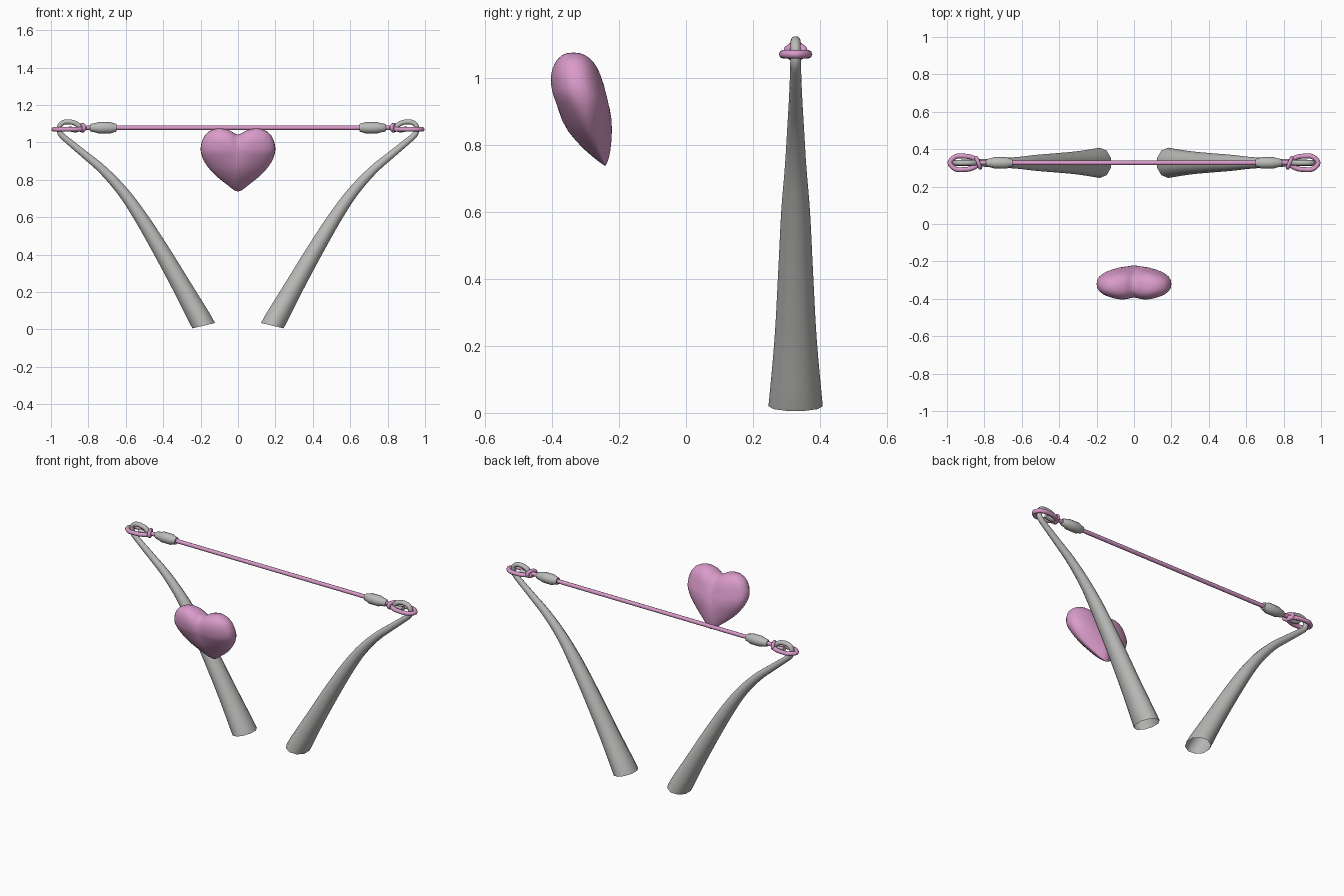
import bpy, bmesh, math
from mathutils import Vector

if "Cube" in bpy.data.objects:
    bpy.data.objects.remove(bpy.data.objects["Cube"])

Y_BOW = 0.327   # depth of the frame and cord
Z_CORD = 1.078  # height of the cord


def material(name, rgb):
    m = bpy.data.materials.new(name)
    m.diffuse_color = (*rgb, 1)
    m.use_nodes = True
    m.node_tree.nodes["Principled BSDF"].inputs["Base Color"].default_value = m.diffuse_color
    return m


GREY = material("warm grey", (0.50, 0.50, 0.49))
PINK = material("orchid pink", (0.70, 0.33, 0.59))


def spline(pts, steps, closed=False):
    """Catmull-Rom through points of any dimension."""
    n, out = len(pts), []
    for i in range(n if closed else n - 1):
        idx = [(i + k) % n if closed else min(max(i + k, 0), n - 1) for k in (-1, 0, 1, 2)]
        a, b, c, d = (pts[j] for j in idx)
        for s in range(steps):
            t = s / steps
            out.append(tuple(0.5 * (2 * q + (r - p) * t + (2 * p - 5 * q + 4 * r - u) * t * t
                                    + (3 * q - p - 3 * r + u) * t ** 3)
                             for p, q, r, u in zip(a, b, c, d)))
    return out if closed else out + [tuple(pts[-1])]


def finish(name, bm, mat, mirror=False, angle=50):
    bmesh.ops.recalc_face_normals(bm, faces=bm.faces)
    me = bpy.data.meshes.new(name)
    bm.to_mesh(me)
    bm.free()
    me.materials.append(mat)
    ob = bpy.data.objects.new(name, me)
    bpy.context.collection.objects.link(ob)
    bpy.ops.object.select_all(action='DESELECT')
    ob.select_set(True)
    bpy.context.view_layer.objects.active = ob
    bpy.ops.object.shade_smooth_by_angle(angle=math.radians(angle))
    if mirror:
        ob.modifiers.new("Mirror", 'MIRROR').use_mirror_merge = False
    return ob


def tube(name, path, normal, mat, sides=10, closed=False, start=None, caps=(True, True), mirror=True):
    """Sweep an ellipse along a planar path of (point, radius along normal, radius in plane)."""
    bm, rings, n, N = bmesh.new(), [], Vector(normal), len(path)
    for i, (p, ra, rb) in enumerate(path):
        if closed:
            t = path[(i + 1) % N][0] - path[i - 1][0]
        else:
            t = path[min(i + 1, N - 1)][0] - path[max(i - 1, 0)][0]
        if i == 0 and start:
            t = Vector(start)
        side = t.cross(n).normalized()
        rings.append([bm.verts.new(p + n * ra * math.cos(a) + side * rb * math.sin(a))
                      for a in (2 * math.pi * k / sides for k in range(sides))])
    for i in range(N if closed else N - 1):
        r, q = rings[i], rings[(i + 1) % N]
        for k in range(sides):
            m = (k + 1) % sides
            bm.faces.new((r[k], r[m], q[m], q[k]))
    if not closed:
        for ring, cap in ((rings[0], caps[0]), (rings[-1], caps[1])):
            if cap:
                bm.faces.new(ring)
    return finish(name, bm, mat, mirror)


# Tapered arms, open at the foot: x, z, depth radius, in-plane radius
arm = [(0.183, 0.020, 0.081, 0.065), (0.295, 0.22, 0.063, 0.054), (0.410, 0.42, 0.052, 0.046),
       (0.520, 0.60, 0.043, 0.038), (0.615, 0.735, 0.032, 0.031), (0.72, 0.85, 0.025, 0.025),
       (0.82, 0.935, 0.020, 0.021), (0.905, 1.005, 0.017, 0.018), (0.948, 1.045, 0.016, 0.016)]
# Hook curling over at the top of each arm
hook = [(0.955, 1.082), (0.938, 1.104), (0.905, 1.110), (0.868, 1.101),
        (0.848, 1.080), (0.866, 1.066), (0.905, 1.074)]
arm += [(x, z, 0.015, 0.014) for x, z in hook]
tube("arm", [(Vector((x, Y_BOW, z)), ra, rb) for x, z, ra, rb in spline(arm, 4)],
     (0, 1, 0), GREY, start=(0.03, 0, 0.126), caps=(False, True))

# Cord loops around the hooks
half = [(0.835, 0.010), (0.870, 0.030), (0.910, 0.036), (0.955, 0.033)]
loop = half + [(0.985, 0.0)] + [(x, -y) for x, y in reversed(half)]
tube("cord_loop", [(Vector((x, Y_BOW + y, Z_CORD - 0.008)), 0.013, 0.013)
                   for x, y in spline(loop, 4, True)], (0, 0, 1), PINK, 8, closed=True)

# Knots between loops and couplers
ring = [(0.026 * math.cos(a), 0.016 * math.sin(a)) for a in (2 * math.pi * k / 14 for k in range(14))]
tube("knot", [(Vector((0.832 + 0.4 * y, Y_BOW + y, Z_CORD + z)), 0.011, 0.011) for y, z in ring],
     (1, 0, 0), PINK, 8, closed=True)

# Cord from knot to knot
tube("cord", [(Vector((x, Y_BOW, Z_CORD)), 0.012, 0.012) for x in (-0.84, 0.84)],
     (0, 0, 1), PINK, 10, mirror=False)

# Couplers at both ends of the cord
profile = [(0.650, 0.021), (0.668, 0.025), (0.682, 0.031), (0.745, 0.031),
           (0.762, 0.025), (0.785, 0.021), (0.792, 0.015)]
tube("coupler", [(Vector((x, Y_BOW, Z_CORD)), r, r) for x, r in profile], (0, 0, 1), GREY, 12)


# Puffed heart leaning forward at the top
def lerp_table(table, z):
    for (z0, y0), (z1, y1) in zip(table, table[1:]):
        if z <= z1:
            return y0 + (y1 - y0) * max(0, (z - z0) / (z1 - z0))
    return table[-1][1]


right = [(0.06, 0.775), (0.125, 0.828), (0.173, 0.885), (0.197, 0.94), (0.197, 0.99),
         (0.175, 1.040), (0.14, 1.066), (0.10, 1.075), (0.05, 1.066)]
outline = spline([(0, 0.737)] + right + [(0, 1.042)] + [(-x, z) for x, z in reversed(right)], 3, True)
lean = [(0.737, -0.241), (0.80, -0.271), (0.85, -0.290), (0.905, -0.304),
        (0.96, -0.320), (1.0, -0.328), (1.075, -0.336)]
CZ, LEVELS = 0.945, 9
bm = bmesh.new()


def heart_vert(x0, z0, r, side):
    x, z = x0 * r, CZ + (z0 - CZ) * r
    down = max(0, (CZ - z0) / (CZ - 0.737))
    puff = 0.084 * (1 - r * r) ** (0.42 + 0.45 * down)
    groove = 0.14 * math.exp(-(x / 0.04) ** 2) * min(1, max(0, (z - 0.86) / 0.12))
    return bm.verts.new((x, lerp_table(lean, z) + side * puff * (1 - groove), z))


rim = [heart_vert(x, z, 1, 1) for x, z in outline]
for side in (-1, 1):
    prev = rim
    for k in range(1, LEVELS):
        r = math.cos(0.5 * math.pi * k / LEVELS)
        cur = [heart_vert(x, z, r, side) for x, z in outline]
        for i in range(len(cur)):
            j = (i + 1) % len(cur)
            bm.faces.new((prev[i], prev[j], cur[j], cur[i]))
        prev = cur
    pole = heart_vert(0, CZ, 0, side)
    for i in range(len(prev)):
        bm.faces.new((prev[i], prev[(i + 1) % len(prev)], pole))
finish("heart", bm, PINK, angle=70)
